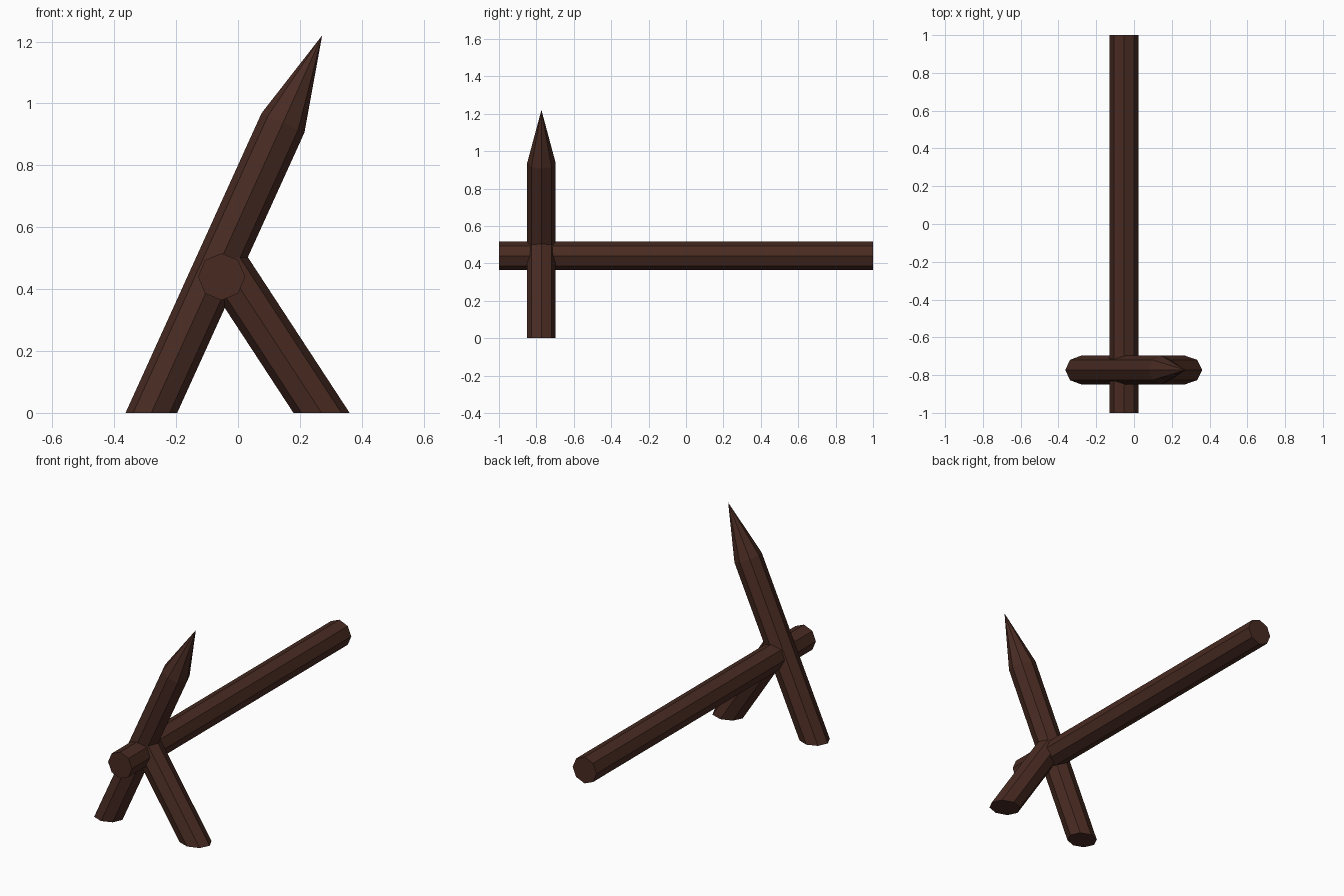
import bpy, bmesh, math
from mathutils import Vector

if "Cube" in bpy.data.objects:
    bpy.data.objects.remove(bpy.data.objects["Cube"])

SIDES, R = 8, 0.076
PY = -0.773  # depth of the crossed stakes

wood = bpy.data.materials.new("dark_wood")
wood.diffuse_color = (0.066, 0.024, 0.016, 1)
wood.use_nodes = True
wood.node_tree.nodes["Principled BSDF"].inputs["Base Color"].default_value = wood.diffuse_color


def log(name, start, end, tip=None, ground_cut=False):
    """Octagonal log; optional sharpened tip and bottom cut flat on z = 0."""
    a, b = Vector(start), Vector(end)
    d = (b - a).normalized()
    u = Vector((0, 0, 1)) if abs(d.y) > 0.9 else Vector((0, 1, 0))
    v = d.cross(u).normalized()
    offs = [R * (math.cos(t) * u + math.sin(t) * v)
            for t in (2 * math.pi * i / SIDES for i in range(SIDES))]
    bm = bmesh.new()
    low = []
    for o in offs:
        p = a + o
        if ground_cut:
            p = p - d * (p.z / d.z)
        low.append(bm.verts.new(p))
    high = [bm.verts.new(b + o) for o in offs]
    bm.faces.new(low)
    apex = bm.verts.new(tip) if tip else None
    if not tip:
        bm.faces.new(high)
    for i in range(SIDES):
        j = (i + 1) % SIDES
        bm.faces.new((low[i], low[j], high[j], high[i]))
        if tip:
            bm.faces.new((high[i], high[j], apex))
    bmesh.ops.recalc_face_normals(bm, faces=bm.faces[:])
    me = bpy.data.meshes.new(name)
    bm.to_mesh(me)
    bm.free()
    me.materials.append(wood)
    ob = bpy.data.objects.new(name, me)
    bpy.context.collection.objects.link(ob)
    return ob


# Long horizontal pole
log("ground_pole", (-0.053, -1, 0.44), (-0.053, 1, 0.44))
# Sharpened leaning stake
log("sharpened_stake", (-0.28, PY, 0), (0.1455, PY, 0.9375),
    tip=(0.272, PY, 1.22), ground_cut=True)
# Short supporting leg ending inside the stake
log("support_leg", (0.27, PY, 0), (-0.055, PY, 0.497), ground_cut=True)
